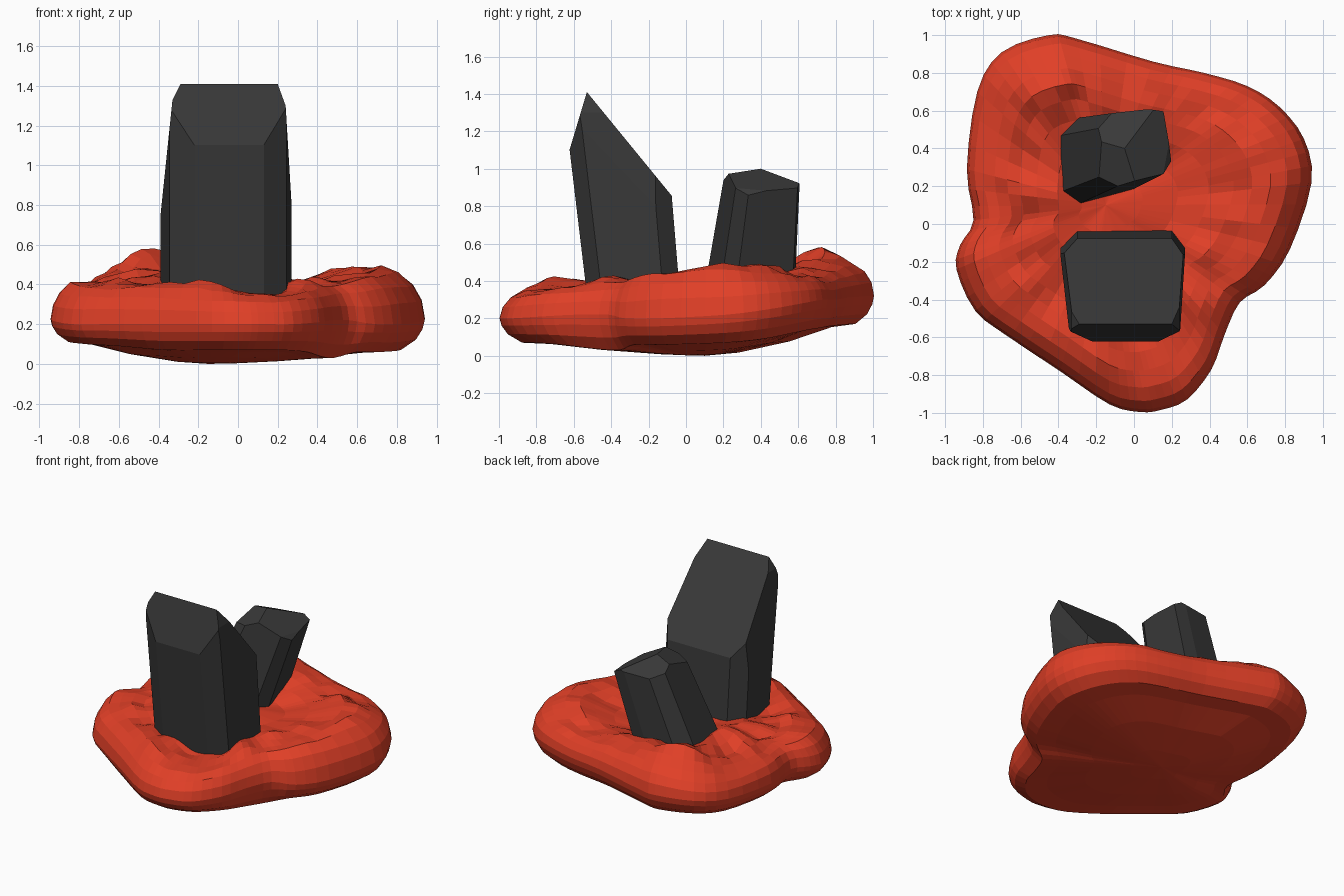
import bpy, bmesh
from math import exp
from mathutils import Vector, noise

if "Cube" in bpy.data.objects:
    bpy.data.objects.remove(bpy.data.objects["Cube"])


def make_object(name, bm, color):
    bmesh.ops.recalc_face_normals(bm, faces=bm.faces[:])
    mesh = bpy.data.meshes.new(name)
    bm.to_mesh(mesh)
    bm.free()
    mat = bpy.data.materials.new(name + "_color")
    mat.diffuse_color = color
    mat.use_nodes = True
    mat.node_tree.nodes["Principled BSDF"].inputs["Base Color"].default_value = mat.diffuse_color
    mesh.materials.append(mat)
    obj = bpy.data.objects.new(name, mesh)
    bpy.context.collection.objects.link(obj)
    return obj


def loft(bm, rings):
    for a, b in zip(rings, rings[1:]):
        n = len(a)
        for i in range(n):
            bm.faces.new((a[i], a[(i + 1) % n], b[(i + 1) % n], b[i]))


# Rock base: outline x, y with top, rim and underside heights
OUTLINE = [
    (.94, .22, .46, .22, .07), (.9, .45, .46, .25, .09), (.77, .62, .45, .28, .12),
    (.6, .73, .44, .30, .14), (.37, .8, .43, .30, .15), (.1, .86, .45, .31, .16),
    (-.3, .98, .49, .32, .17), (-.45, 1.0, .50, .32, .17), (-.7, .91, .46, .31, .17),
    (-.83, .7, .42, .28, .15), (-.885, .29, .41, .25, .13), (-.85, .02, .40, .24, .12),
    (-.92, -.11, .40, .23, .12), (-.94, -.24, .40, .22, .11), (-.84, -.46, .39, .20, .10),
    (-.66, -.6, .39, .20, .09), (-.39, -.78, .38, .20, .07), (-.13, -.955, .36, .20, .07),
    (.03, -.995, .35, .20, .07), (.14, -.985, .35, .20, .07), (.28, -.93, .36, .20, .07),
    (.41, -.77, .38, .21, .06), (.48, -.585, .39, .22, .04), (.56, -.415, .40, .22, .03),
    (.69, -.325, .42, .20, .06), (.825, -.135, .46, .20, .06)]
# Rings: scale, then weights of centre bottom, underside, rim, top, centre top; bumpiness
RINGS = [
    (.2, .9, .1, 0, 0, 0, 0), (.5, .55, .45, 0, 0, 0, 0), (.75, .1, .9, 0, 0, 0, 0),
    (.89, 0, 1, 0, 0, 0, 0), (.96, 0, .65, .35, 0, 0, 0), (.99, 0, .3, .7, 0, 0, 0),
    (1, 0, 0, 1, 0, 0, 0), (.985, 0, 0, .6, .4, 0, 0), (.945, 0, 0, .28, .72, 0, .01),
    (.88, 0, 0, .08, .92, 0, .03), (.8, 0, 0, 0, 1, 0, .05), (.71, 0, 0, 0, 1.02, 0, .06),
    (.62, 0, 0, 0, .95, .05, .06), (.5, 0, 0, 0, .5, .5, .06),
    (.35, 0, 0, 0, .15, .85, .04), (.18, 0, 0, 0, 0, 1, .03)]
CENTRE, LOW, HIGH = (-.15, .1), 0, .38
MOUNDS = [(-.47, .68, .08), (-.2, -.62, .05), (-.74, -.2, .04), (.8, .15, .02),
          (-.42, .15, .06)]


def smooth_loop(pts, steps):
    out, n = [], len(pts)
    for i in range(n):
        quad = [pts[(i + k) % n] for k in (-1, 0, 1, 2)]
        for s in range(steps):
            t = s / steps
            out.append([.5 * (2 * b + (c - a) * t + (2 * a - 5 * b + 4 * c - d) * t * t
                              + (3 * b - a - 3 * c + d) * t ** 3)
                        for a, b, c, d in zip(*quad)])
    return out


bm = bmesh.new()
loop = smooth_loop(OUTLINE, 3)
rings = []
for s, w0, w1, w2, w3, w4, bump in RINGS:
    ring = []
    for x, y, top, mid, low in loop:
        px = CENTRE[0] + (x - CENTRE[0]) * s
        py = CENTRE[1] + (y - CENTRE[1]) * s
        z = w0 * LOW + w1 * low + w2 * mid + w3 * top + w4 * (HIGH - .12 * px)
        if w3 + w4 > .9:
            z += sum(h * exp(-((px - mx) ** 2 + (py - my) ** 2) / .025) for mx, my, h in MOUNDS)
        z += bump * noise.noise(Vector((px * 6, py * 6, 3.7)))
        ring.append(bm.verts.new((px, py, z)))
    rings.append(ring)
loft(bm, rings)
for ring, z in ((rings[0], LOW), (rings[-1], HIGH + .02)):
    tip = bm.verts.new((*CENTRE, z))
    for i in range(len(ring)):
        bm.faces.new((ring[i], ring[i - 1], tip))
make_object("rock_base", bm, (.75, .05, .02, 1))


# Crystals: leaning prism whose tip is cut by slanted planes
def crystal(name, bottom, top, cuts):
    bm = bmesh.new()
    rings = [[bm.verts.new(p) for p in pts] for pts in (bottom, top)]
    loft(bm, rings)
    for ring in rings:
        bm.faces.new(ring)
    for point, normal in cuts:
        cut = bmesh.ops.bisect_plane(
            bm, geom=bm.verts[:] + bm.edges[:] + bm.faces[:], plane_co=point,
            plane_no=Vector(normal).normalized(), clear_outer=True)
        edges = [e for e in cut["geom_cut"] if isinstance(e, bmesh.types.BMEdge)]
        if edges:
            bmesh.ops.contextual_create(bm, geom=edges)
    make_object(name, bm, (.04, .04, .04, 1))


def tall_section(front, back, z):
    return [(-.22, front, z), (.13, front, z), (.245, front + .08, z), (.27, back - .09, z),
            (.20, back, z), (-.30, back, z), (-.39, back - .09, z), (-.345, front + .08, z)]


ridge = (0, -.53, 1.41)
crystal("tall_crystal", tall_section(-.505, -.015, .12), tall_section(-.67, -.13, 1.5),
        [(ridge, (0, -.30, .09)), (ridge, (0, .55, .45)),
         ((.20, -.53, 1.41), (.11, 0, .04)), ((-.29, -.53, 1.41), (-.08, 0, .04)),
         ((.24, -.53, 1.3), (.5, 0, .03)), ((-.33, -.53, 1.33), (-.53, 0, .055))])


def short_section(cx, cy, size, z):
    shape = [(-.95, -.75), (-.5, -1), (.75, -.65), (1, -.3), (.75, .95), (.3, 1),
             (-.6, .9), (-1, .5)]
    return [(cx + x * size, cy + y * size, z) for x, y in shape]


peak = (-.05, .40, 1.0)
crystal("short_crystal", short_section(-.235, .325, .25, .22), short_section(.065, .42, .195, 1.08),
        [(peak, (.5, 0, 1)), (peak, (-.3, -.25, 1)), (peak, (-.1, .45, 1)),
         ((.18, .4, .885), (1, -.1, .9))])
